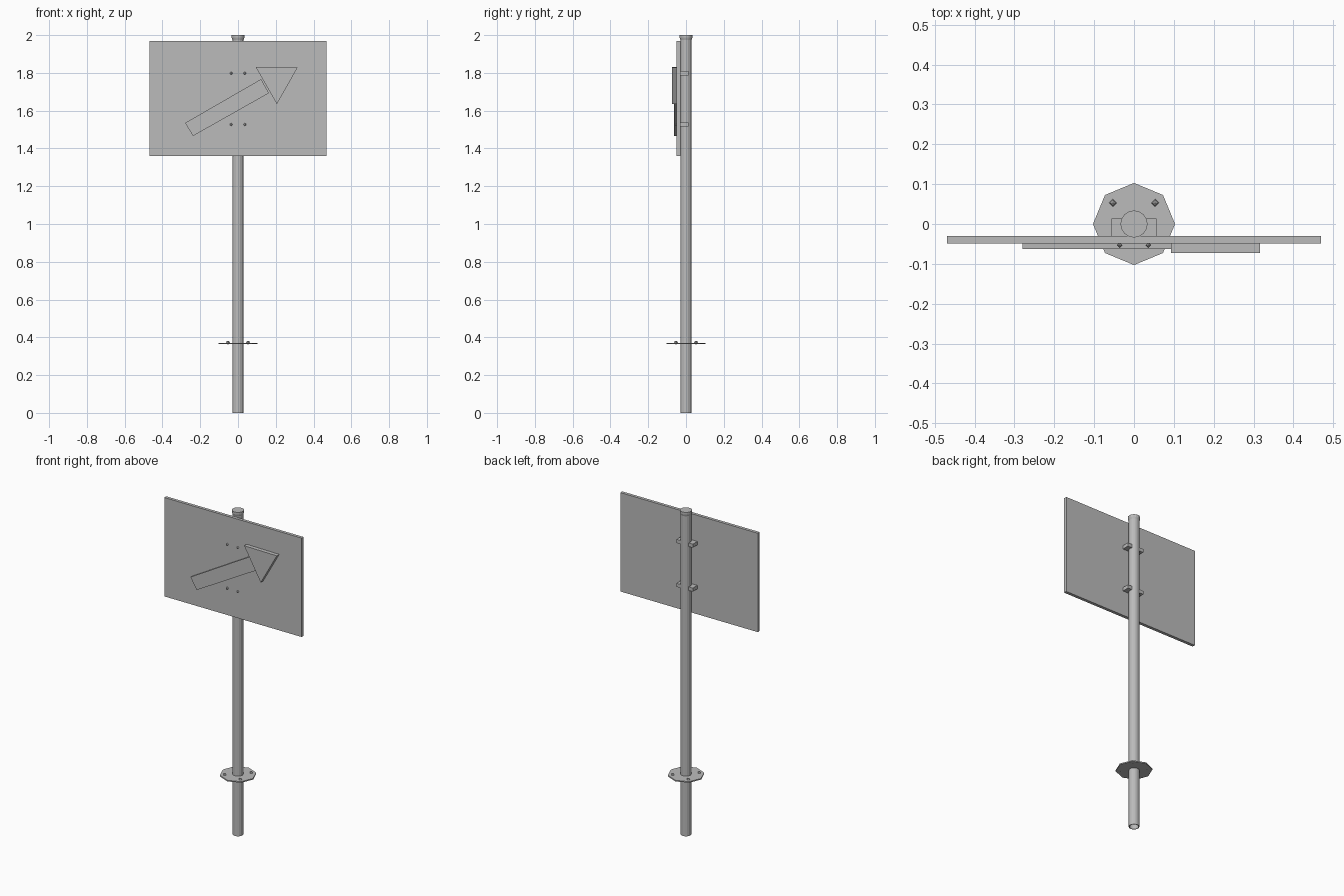
import bpy
import bmesh
from math import cos, sin, pi

cube = bpy.data.objects.get("Cube")
if cube:
    bpy.data.objects.remove(cube, do_unlink=True)

grey = bpy.data.materials.new("plain grey")
grey.use_nodes = True
GREY = (0.5, 0.5, 0.5, 1)
grey.diffuse_color = GREY
grey.node_tree.nodes["Principled BSDF"].inputs["Base Color"].default_value = GREY


def finish(name, bm):
    bmesh.ops.recalc_face_normals(bm, faces=bm.faces)
    mesh = bpy.data.meshes.new(name)
    bm.to_mesh(mesh)
    bm.free()
    mesh.materials.append(grey)
    obj = bpy.data.objects.new(name, mesh)
    bpy.context.collection.objects.link(obj)
    return obj


def box(name, low, high):
    bm = bmesh.new()
    bmesh.ops.create_cube(bm, size=1)
    for v in bm.verts:
        v.co = [(a + b) / 2 + c * (b - a) for a, b, c in zip(low, high, v.co)]
    return finish(name, bm)


def lathe(name, profile, sides, closed=False):
    """Stack rings of (radius, height); closed joins the last ring to the first."""
    bm = bmesh.new()
    rings = [[bm.verts.new((r * cos(2 * pi * i / sides), r * sin(2 * pi * i / sides), z))
              for i in range(sides)] for r, z in profile]
    pairs = list(zip(rings, rings[1:]))
    if closed:
        pairs.append((rings[-1], rings[0]))
    else:
        bm.faces.new(rings[0])
        bm.faces.new(rings[-1])
    for a, b in pairs:
        for i in range(sides):
            j = (i + 1) % sides
            bm.faces.new((a[i], a[j], b[j], b[i]))
    return finish(name, bm)


def plate(name, outline, back, front):
    """Extrude an x-z outline between two depths."""
    bm = bmesh.new()
    face = bm.faces.new([bm.verts.new((x, back, z)) for x, z in outline])
    new = bmesh.ops.extrude_face_region(bm, geom=[face])["geom"]
    for v in new:
        if isinstance(v, bmesh.types.BMVert):
            v.co.y = front
    # The starting face stays in place as the back of the plate
    if len(bm.faces) == len(outline) + 1:
        bm.faces.new([v for v in bm.verts if v.co.y == back])
    return finish(name, bm)


def stud(name, centre, radius):
    bm = bmesh.new()
    bmesh.ops.create_uvsphere(bm, u_segments=4, v_segments=4, radius=radius)
    bmesh.ops.translate(bm, verts=bm.verts, vec=centre)
    return finish(name, bm)


# Hollow pole and its flared cap
lathe("pole", [(0.03, 0), (0.03, 1.98), (0.026, 1.98), (0.026, 0)], 16, closed=True)
lathe("pole_cap", [(0.028, 1.968), (0.034, 1.987), (0.034, 2.0)], 16)

# Octagonal ground flange with four bolts
lathe("ground_flange", [(0.103, 0.364), (0.103, 0.371)], 8)
for sx in (-1, 1):
    for sy in (-1, 1):
        stud("flange_bolt", (sx * 0.053, sy * 0.053, 0.372), 0.01)

# Sign panel
box("sign_panel", (-0.469, -0.049, 1.36), (0.469, -0.03, 1.97))

# Raised arrow
plate("arrow_shaft", [(-0.28, 1.535), (-0.238, 1.466), (0.164, 1.693), (0.122, 1.767)],
      -0.049, -0.063)
plate("arrow_head", [(0.093, 1.832), (0.206, 1.635), (0.316, 1.829)], -0.049, -0.073)

# Clamps behind the panel and bolts through its face
for z in (1.527, 1.798):
    box("clamp", (-0.056, -0.031, z - 0.011), (0.056, 0.014, z + 0.011))
    for sx in (-1, 1):
        stud("panel_bolt", (sx * 0.036, -0.053, z), 0.007)
